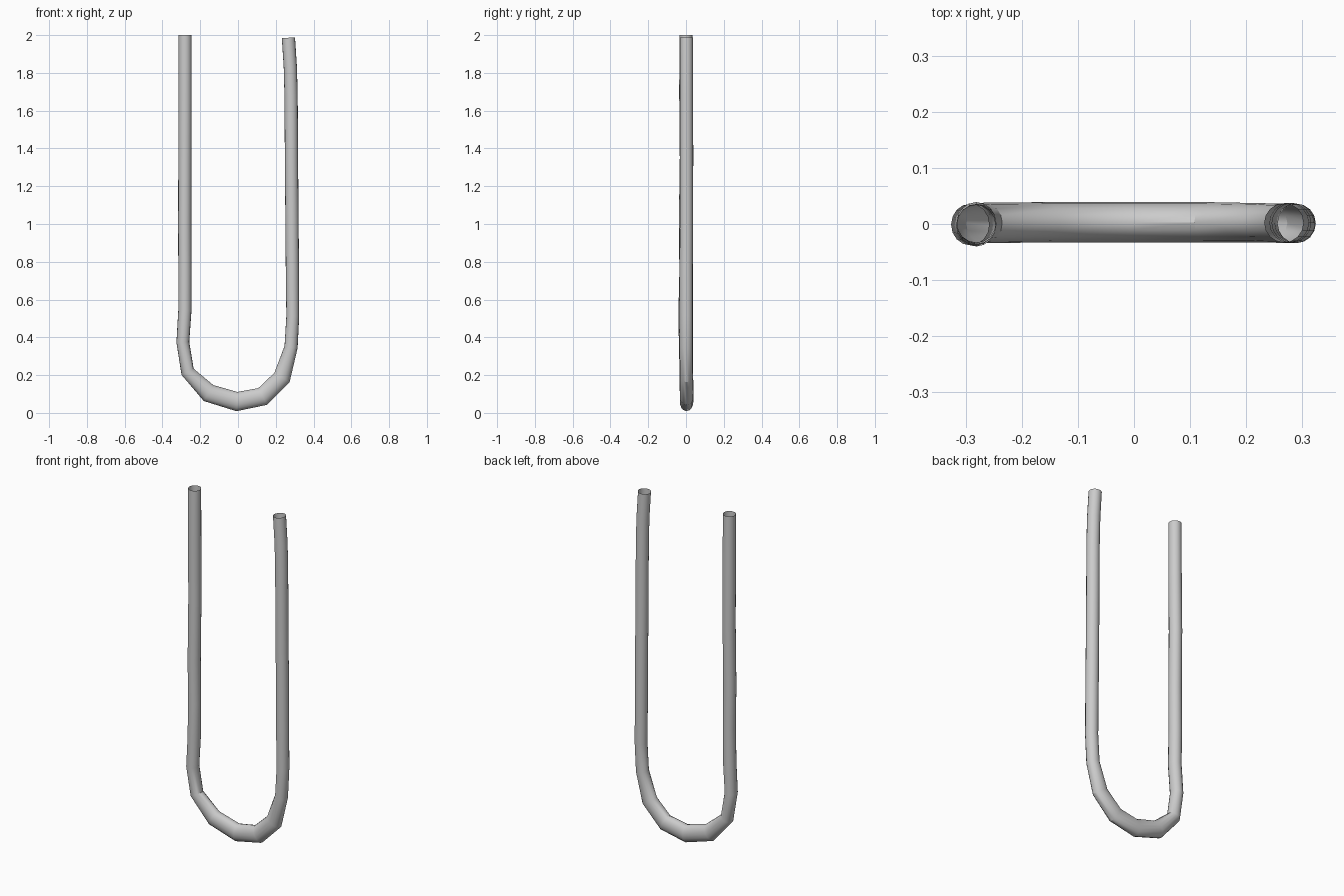
import bpy, bmesh, math
from mathutils import Vector

SIDES = 16
# Path stations: x, y, z, half-width in the U plane, half-width in depth
PATH = [
    (-0.280, 0.000, 2.000, 0.035, 0.035), (-0.280, 0.000, 1.680, 0.035, 0.036),
    (-0.281, 0.003, 1.350, 0.035, 0.036), (-0.282, -0.002, 1.000, 0.035, 0.036),
    (-0.281, 0.001, 0.750, 0.035, 0.036), (-0.281, -0.003, 0.545, 0.035, 0.037),
    (-0.292, -0.001, 0.375, 0.034, 0.037), (-0.267, 0.002, 0.218, 0.036, 0.036),
    (-0.156, 0.003, 0.105, 0.049, 0.036), (-0.006, 0.003, 0.060, 0.051, 0.036),
    (0.131, 0.003, 0.087, 0.050, 0.036), (0.233, 0.002, 0.188, 0.047, 0.035),
    (0.281, 0.001, 0.349, 0.035, 0.035), (0.290, 0.001, 0.513, 0.034, 0.035),
    (0.288, 0.001, 0.750, 0.035, 0.035), (0.286, 0.002, 1.000, 0.035, 0.035),
    (0.283, 0.002, 1.350, 0.035, 0.035), (0.281, 0.002, 1.680, 0.035, 0.035),
    (0.277, 0.002, 1.830, 0.035, 0.035), (0.267, 0.002, 1.986, 0.035, 0.035),
]

# Sweep an elliptical ring along the path, leaving both ends open
bm = bmesh.new()
rings = []
pts = [Vector(p[:3]) for p in PATH]
for i, p in enumerate(PATH):
    before = (pts[i] - pts[max(i - 1, 0)]).normalized()
    after = (pts[min(i + 1, len(pts) - 1)] - pts[i]).normalized()
    t = before + after
    if i == 0:
        t = Vector((0, 0, -1))
    side = Vector((-t.z, 0, t.x)).normalized()
    depth = Vector((0, 1, 0))
    ring = []
    for k in range(SIDES):
        a = 2 * math.pi * k / SIDES
        ring.append(bm.verts.new(pts[i] + side * p[3] * math.cos(a) + depth * p[4] * math.sin(a)))
    rings.append(ring)
for r0, r1 in zip(rings, rings[1:]):
    for k in range(SIDES):
        n = (k + 1) % SIDES
        bm.faces.new((r0[k], r0[n], r1[n], r1[k]))
bmesh.ops.recalc_face_normals(bm, faces=bm.faces)
# Make sure the open tube faces outward
f = bm.faces[0]
f.normal_update()
if f.normal.dot(f.calc_center_median() - (pts[0] + pts[1]) / 2) < 0:
    bmesh.ops.reverse_faces(bm, faces=bm.faces)

mesh = bpy.data.meshes.new("u_tube")
bm.to_mesh(mesh)
bm.free()
tube = bpy.data.objects.new("u_tube", mesh)
bpy.context.collection.objects.link(tube)
bpy.context.view_layer.objects.active = tube
tube.select_set(True)
bpy.ops.object.shade_smooth_by_angle(angle=math.radians(30))
